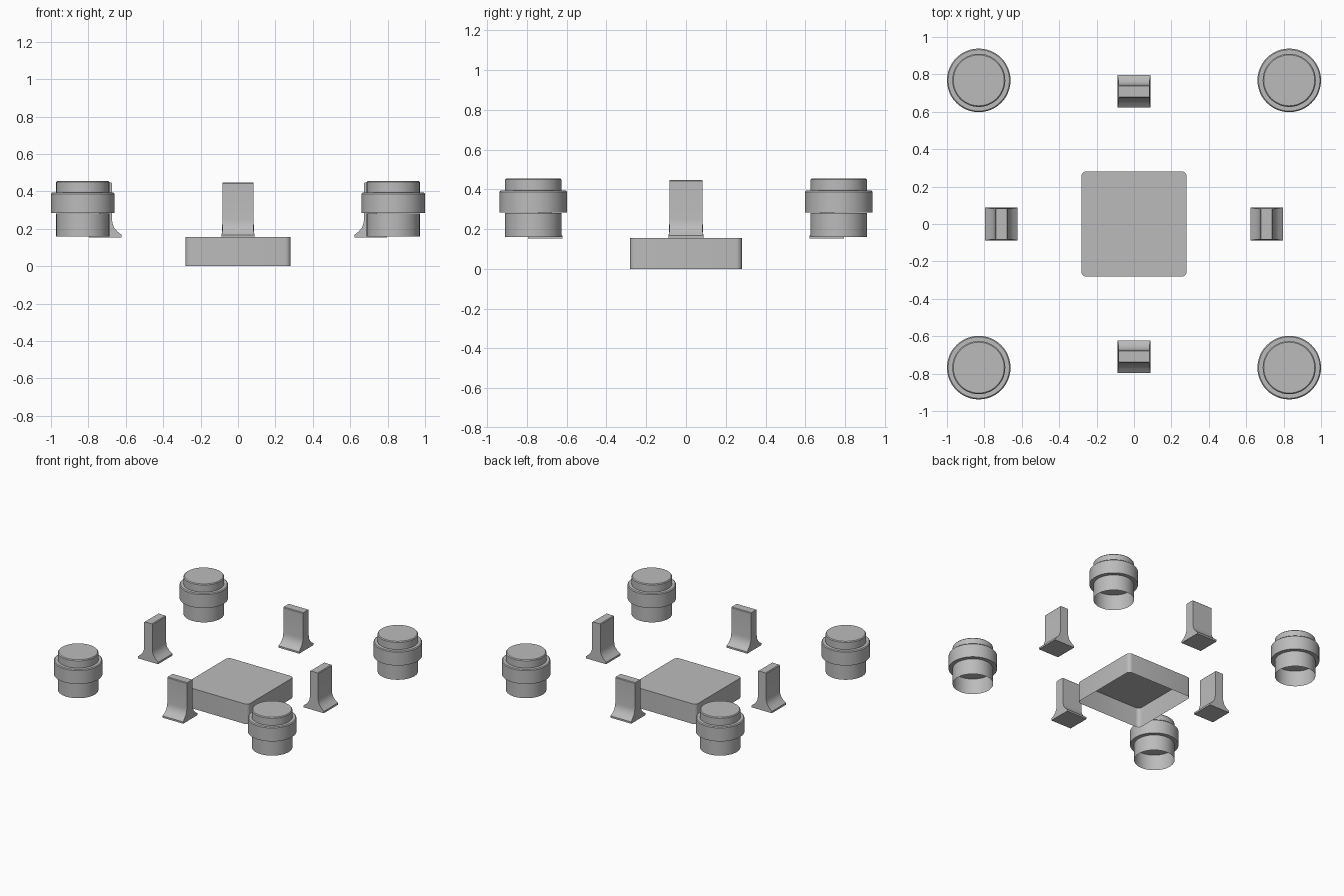
import bpy, bmesh, math
from mathutils import Matrix, Vector

cube = bpy.data.objects.get("Cube")
if cube:
    bpy.data.objects.remove(cube, do_unlink=True)

GREY = (0.5, 0.5, 0.5, 1.0)
grey = bpy.data.materials.new("plain_grey")
grey.use_nodes = True
grey.diffuse_color = GREY
grey.node_tree.nodes["Principled BSDF"].inputs["Base Color"].default_value = GREY


def finish(bm, name, location=(0, 0, 0), turn=0):
    """Turn a bmesh into a shaded, placed object."""
    bmesh.ops.recalc_face_normals(bm, faces=bm.faces)
    me = bpy.data.meshes.new(name)
    bm.to_mesh(me)
    bm.free()
    me.shade_smooth()
    me.set_sharp_from_angle(angle=math.radians(35))
    me.materials.append(grey)
    ob = bpy.data.objects.new(name, me)
    ob.location = location
    ob.rotation_euler.z = turn
    bpy.context.collection.objects.link(ob)
    return ob


def lathe(bm, profile, steps=48):
    """Spin an (r, z) profile around the z axis."""
    verts = [bm.verts.new((r, 0, z)) for r, z in profile]
    edges = [bm.edges.new(pair) for pair in zip(verts, verts[1:])]
    bmesh.ops.spin(bm, geom=verts + edges, axis=(0, 0, 1), cent=(0, 0, 0),
                   angle=math.tau, steps=steps, use_duplicate=False)
    bmesh.ops.remove_doubles(bm, verts=bm.verts, dist=0.0005)


def knob(name, location):
    """Round post: open tube, wide collar and cap."""
    bm = bmesh.new()
    R, r, c = 0.17, 0.142, 0.006
    low, mid, high, top = 0.16, 0.283, 0.393, 0.455
    lathe(bm, [(r, low), (r, mid - 0.001)])
    lathe(bm, [(0, mid), (R, mid), (R, high - c), (R - c, high), (0, high)])
    lathe(bm, [(r, high + 0.001), (r, top - c), (r - c, top), (0, top)])
    finish(bm, name, location)


def bracket(name, location, turn):
    """Upright plate with a flared foot on both sides."""
    half = [(0.087, 0.153), (0.087, 0.167), (0.063, 0.186), (0.046, 0.207),
            (0.038, 0.228), (0.035, 0.25), (0.035, 0.443), (0.03, 0.448)]
    outline = half + [(-x, z) for x, z in reversed(half)]
    bm = bmesh.new()
    sides = []
    for s in (-1, 1):
        sides.append([bm.verts.new((x, s * (0.088 if z < 0.17 else 0.084), z))
                      for x, z in outline])
        bm.faces.new(sides[-1])
    n = len(outline)
    for i in range(n):
        j = (i + 1) % n
        bm.faces.new((sides[0][i], sides[0][j], sides[1][j], sides[1][i]))
    finish(bm, name, location, turn)


# Central box: rounded upright corners, open underneath
bm = bmesh.new()
bmesh.ops.create_cube(bm, size=1, matrix=Matrix.Translation((0, 0, 0.0775))
                      @ Matrix.Diagonal((0.564, 0.564, 0.155, 1)))
upright = [e for e in bm.edges
           if abs((e.verts[0].co - e.verts[1].co).normalized().z) > 0.9]
bmesh.ops.bevel(bm, geom=upright, offset=0.03, segments=5, profile=0.5,
                affect='EDGES')
bm.normal_update()
bmesh.ops.delete(bm, geom=[f for f in bm.faces if f.normal.z < -0.9],
                 context='FACES_ONLY')
finish(bm, "centre_box")

# Four corner knobs
for xname, sx in (("left", 1), ("right", -1)):
    for yname, sy in (("front", -1), ("back", 1)):
        knob(f"{yname}_{xname}_knob", (sx * 0.83, sy * 0.768, 0))

# Four side brackets
for i, side in enumerate(("left", "back", "right", "front")):
    turn = i * math.pi / 2
    bracket(f"{side}_bracket", Matrix.Rotation(turn, 3, 'Z') @ Vector((0.709, 0, 0)), turn)
